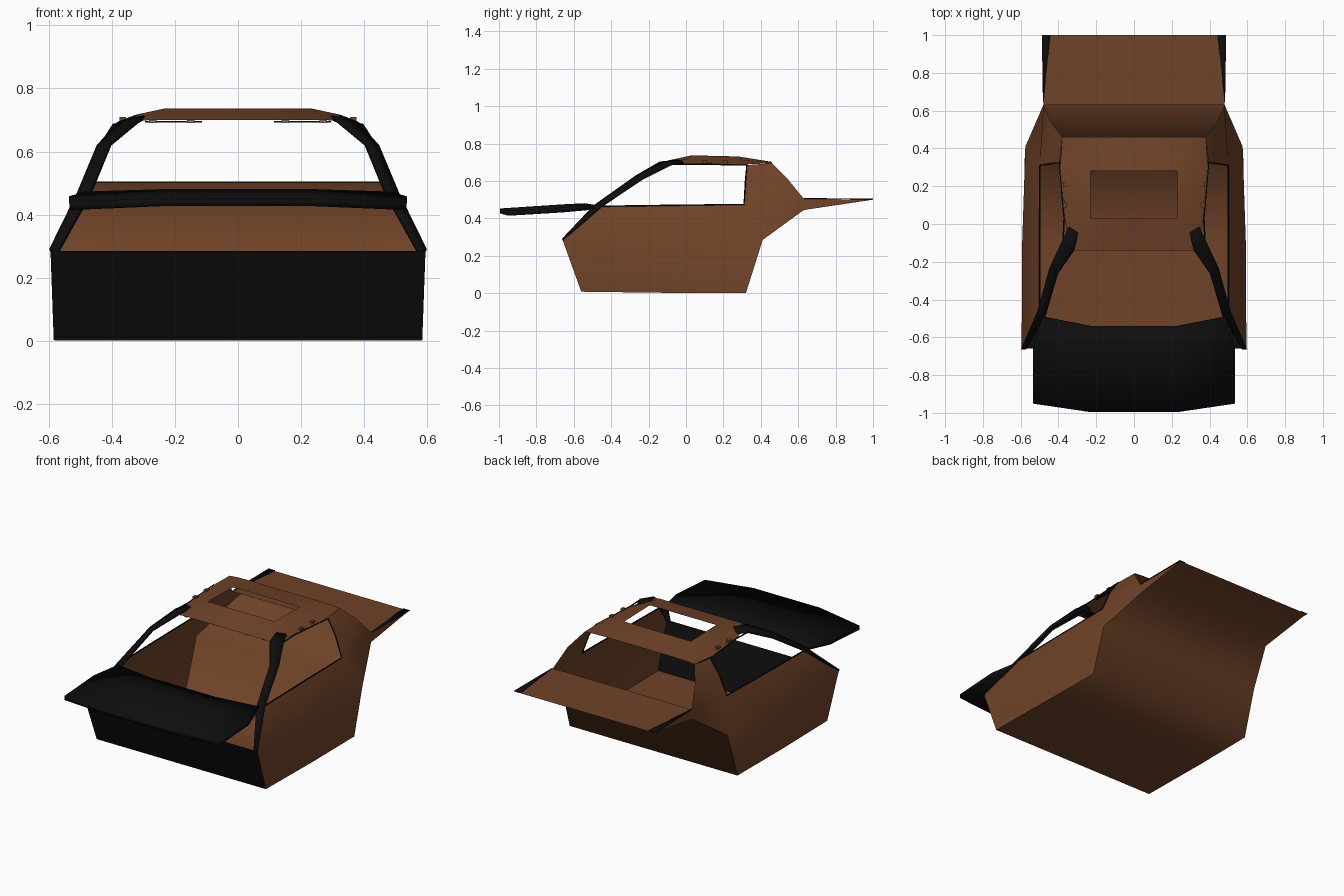
import bpy, bmesh, math

cube = bpy.data.objects.get("Cube")
if cube:
    bpy.data.objects.remove(cube, do_unlink=True)


def material(name, rgb):
    m = bpy.data.materials.new(name)
    m.use_nodes = True
    m.diffuse_color = (*rgb, 1)
    m.node_tree.nodes["Principled BSDF"].inputs["Base Color"].default_value = (*rgb, 1)
    return m


BROWN = material("saddle_brown", (0.16, 0.055, 0.021))
BLACK = material("trim_black", (0.004, 0.004, 0.004))
GREY = material("bracket_grey", (0.2, 0.2, 0.2))


def sheet(name, points, faces, mat, thick=0, angle=80):
    """Sheet built from named points on the +x half, mirrored to -x."""
    bm = bmesh.new()
    v = {k: bm.verts.new(p) for k, p in points.items()}
    for f in faces:
        bm.faces.new([v[k] for k in f.split()])
    bmesh.ops.recalc_face_normals(bm, faces=bm.faces)
    me = bpy.data.meshes.new(name)
    bm.to_mesh(me)
    bm.free()
    ob = bpy.data.objects.new(name, me)
    bpy.context.collection.objects.link(ob)
    me.materials.append(mat)
    mirror = ob.modifiers.new("mirror", 'MIRROR')
    mirror.use_clip = True
    if thick:
        solid = ob.modifiers.new("thickness", 'SOLIDIFY')
        solid.thickness = thick
        solid.offset = 0
    bpy.ops.object.select_all(action='DESELECT')
    ob.select_set(True)
    bpy.context.view_layer.objects.active = ob
    bpy.ops.object.shade_smooth_by_angle(angle=math.radians(angle))
    return ob


def box(name, centre, size, mat):
    """Box with a mirrored twin."""
    bm = bmesh.new()
    bmesh.ops.create_cube(bm, size=1)
    for vert in bm.verts:
        vert.co = [c + s * a for c, s, a in zip(centre, size, vert.co)]
    me = bpy.data.meshes.new(name)
    bm.to_mesh(me)
    bm.free()
    me.materials.append(mat)
    ob = bpy.data.objects.new(name, me)
    bpy.context.collection.objects.link(ob)
    ob.modifiers.new("mirror", 'MIRROR')


# Tub: floor, doors, rear panel, rear quarters and C pillars
tub = {
    "b0": (.585, -.56, .008), "m0": (.595, -.66, .285), "t0": (.5, -.45, .465),
    "b1": (.585, -.1, .002), "m1": (.592, -.1, .29), "t1": (.5, -.1, .47),
    "b2": (.58, .32, 0), "m2": (.575, .41, .285), "t2": (.5, .31, .475),
    "cb0": (0, -.56, .008), "cb1": (0, -.1, .002), "cb2": (0, .32, 0),
    "cm2": (0, .41, .285), "q": (.48, .63, .445), "cq": (0, .63, .445),
    "s": (.48, .63, .505), "cs": (0, .63, .505),
    "e": (.482, 1, .5), "ce": (0, 1, .5),
    "p1": (.45, .318, .6), "p2": (.395, .325, .685),
    "r1": (.44, .54, .615), "r2": (.38, .46, .695),
}
sheet("cabin_tub", tub, [
    "b0 b1 m1 m0", "b1 b2 m2 m1", "m0 m1 t1 t0", "m1 m2 t2 t1",
    "cb0 cb1 b1 b0", "cb1 cb2 b2 b1", "cb2 cm2 m2 b2", "cm2 cq q m2",
    "cq ce e q", "m2 q t2", "q s t2", "t2 s r1 p1", "p1 r1 r2 p2", "q e s",
], BROWN)

# Rear shelf
sheet("rear_shelf", {k: tub[k] for k in ("cs", "s", "e", "ce")}, ["cs s e ce"], BROWN)
sheet("shelf_side_trim", {"a": (.482, .63, .507), "b": (.488, 1, .503), "c": (.443, 1, .503)},
      ["a b c"], BLACK, .004)

# Roof with an open sunroof
rows = [(-.14, .70, .70, .695, .28, .325), (.03, .737, .72, .69, .31, .37),
        (.28, .731, .715, .687, .33, .393), (.46, .702, .70, .695, .32, .38)]
roof = {}
for i, (y, z0, z1, z2, x1, x2) in enumerate(rows):
    for j, (x, z) in enumerate([(0, z0), (.23, z0), (x1, z1), (x2, z2)]):
        roof[f"{i}{j}"] = (x, y, z)
sheet("roof_panel", roof,
      [f"{i}{j} {i}{j+1} {i+1}{j+1} {i+1}{j}" for i in range(3) for j in range(3)
       if (i, j) != (1, 0)], BROWN)

# Front bulkhead
sheet("front_bulkhead", {"a": (0, -.56, .008), "b": (.585, -.56, .008),
                         "c": (.595, -.66, .285), "d": (0, -.66, .285)}, ["a b c d"], BLACK)

# Dashboard top
dash = {}
for i, (y0, y1, xe, z0, z1) in enumerate([(-.995, -.95, .535, .44, .427),
                                          (-.66, -.66, .535, .462, .445),
                                          (-.54, -.49, .485, .468, .46)]):
    dash.update({f"{i}0": (0, y0, z0), f"{i}1": (.23, y0, z0), f"{i}2": (xe, y1, z1)})
sheet("dashboard", dash, [f"{i}{j} {i}{j+1} {i+1}{j+1} {i+1}{j}"
                          for i in range(2) for j in range(2)], BLACK, .026, 30)

# Windscreen pillars, running from the front corners up to the roof
outer = [(.597, -.66, .285), (.508, -.455, .465), (.445, -.23, .615), (.375, -.08, .69), (.345, -.015, .70)]
inner = [(.57, -.66, .285), (.47, -.49, .465), (.405, -.265, .625), (.318, -.14, .697), (.295, -.045, .708)]
pillar = {f"o{i}": p for i, p in enumerate(outer)}
pillar.update({f"i{i}": p for i, p in enumerate(inner)})
sheet("windscreen_pillar", pillar, [f"o{i} o{i+1} i{i+1} i{i}" for i in range(4)], BLACK, .014, 40)

# Black seal around the side windows
for side, sign in (("left", 1), ("right", -1)):
    cu = bpy.data.curves.new(side + "_window_seal", 'CURVE')
    cu.dimensions = '3D'
    cu.bevel_depth = .004
    cu.bevel_resolution = 1
    path = [tub[k] for k in ("t0", "t1", "t2", "p1", "p2")] + [roof["13"], outer[3]]
    sp = cu.splines.new('POLY')
    sp.points.add(len(path) - 1)
    for pt, (x, y, z) in zip(sp.points, path):
        pt.co = (x * sign, y, z, 1)
    cu.materials.append(BLACK)
    bpy.context.collection.objects.link(bpy.data.objects.new(cu.name, cu))

# Sun visors with their brackets
box("sun_visor", (.205, -.09, .695), (.18, .07, .005), BLACK)
for x in (.15, .27):
    box("visor_bracket", (x, -.125, .696), (.024, .012, .01), GREY)

# Grab handles above the doors
box("grab_handle", (.362, .155, .69), (.012, .13, .01), BLACK)
for y in (.1, .21):
    box("handle_mount", (.366, y, .702), (.02, .025, .014), BROWN)
